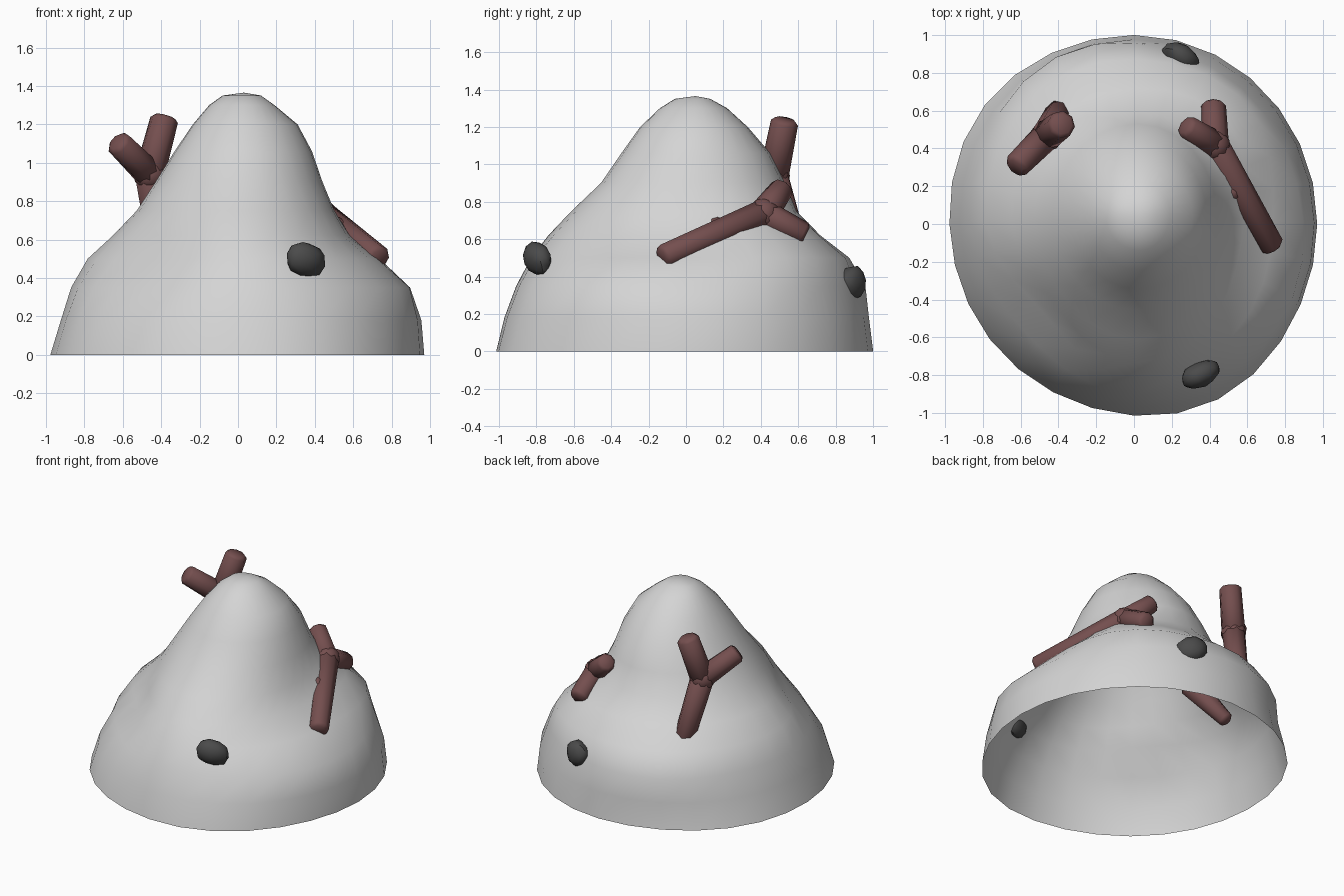
import bpy, bmesh, math, random
from mathutils import Vector, Matrix

random.seed(4)
cube = bpy.data.objects.get("Cube")
if cube:
    bpy.data.objects.remove(cube)


def material(name, rgb):
    m = bpy.data.materials.new(name)
    m.use_nodes = True
    m.diffuse_color = (*rgb, 1)
    m.node_tree.nodes["Principled BSDF"].inputs["Base Color"].default_value = (*rgb, 1)
    return m


pale_grey = material("pale_grey", (0.66, 0.66, 0.66))
bark_brown = material("bark_brown", (0.175, 0.077, 0.077))
stone_grey = material("stone_grey", (0.07, 0.07, 0.07))


def finish(bm, name, mat, angle):
    mesh = bpy.data.meshes.new(name)
    bmesh.ops.recalc_face_normals(bm, faces=bm.faces[:])
    bm.to_mesh(mesh)
    bm.free()
    mesh.materials.append(mat)
    ob = bpy.data.objects.new(name, mesh)
    bpy.context.collection.objects.link(ob)
    bpy.ops.object.select_all(action='DESELECT')
    ob.select_set(True)
    bpy.context.view_layer.objects.active = ob
    bpy.ops.object.shade_smooth_by_angle(angle=math.radians(angle))


# Mound: open shell of lopsided rings (height, left, right, front, back extents)
RINGS = [
    (0.0, -.97, .97, -.99, 1), (.18, -.92, .95, -.955, .975),
    (.35, -.875, .87, -.91, .93), (.5, -.795, .715, -.84, .85),
    (.62, -.66, .57, -.745, .71), (.75, -.53, .5, -.615, .59),
    (.9, -.43, .44, -.455, .53), (1.06, -.33, .385, -.345, .45),
    (1.2, -.235, .31, -.245, .33), (1.3, -.15, .19, -.14, .22),
    (1.35, -.08, .12, -.06, .13),
]
# Shoulders swelling or sinking round the sides (angle, amount, height, spread)
SHOULDERS = [
    (42, .16, .58, .14), (115, .07, .4, .14), (145, .03, 0, .2),
    (225, -.17, .52, .2), (293, .045, .03, .25), (335, .06, .38, .15),
]
SIDES = 28


def ring_point(ring, i):
    z, x0, x1, y0, y1 = ring
    a = math.tau * i / SIDES
    c, s = math.cos(a), math.sin(a)
    cx, cy = .03 * z / 1.35, .05 * z / 1.35
    rx = x1 - cx if c > 0 else cx - x0
    ry = y1 - cy if s > 0 else cy - y0
    r = 1 / math.hypot(c / rx, s / ry)
    for deg, amount, height, spread in SHOULDERS:
        swell = math.exp(-((z - height) / spread) ** 2)
        near = max(0, math.cos(a - math.radians(deg))) ** 7
        r *= 1 + amount * swell * near
    return (cx + r * c, cy + r * s, z)


bm = bmesh.new()
loops = [[bm.verts.new(ring_point(ring, i)) for i in range(SIDES)] for ring in RINGS]
for low, high in zip(loops, loops[1:]):
    for i in range(SIDES):
        j = (i + 1) % SIDES
        bm.faces.new((low[i], low[j], high[j], high[i]))
peak = bm.verts.new((.03, .05, 1.365))
for i in range(SIDES):
    bm.faces.new((loops[-1][i], loops[-1][(i + 1) % SIDES], peak))
finish(bm, "mound", pale_grey, 80)


# Forked sticks: tapered rods with softened ends meeting at a rounded joint
def rod(bm, a, b, r0, r1):
    a, b = Vector(a), Vector(b)
    turn = (b - a).to_track_quat('Z', 'Y').to_matrix().to_4x4()
    made = bmesh.ops.create_cone(bm, cap_ends=True, segments=8, radius1=r0, radius2=r1,
                                 depth=(b - a).length,
                                 matrix=Matrix.Translation((a + b) / 2) @ turn)
    caps = {f for v in made["verts"] for f in v.link_faces if len(f.verts) == 8}
    rims = [e for f in caps for e in f.edges]
    bmesh.ops.bevel(bm, geom=rims, offset=.018, segments=1, affect='EDGES')


def stick(name, joint, rods):
    bm = bmesh.new()
    for a, b, r0, r1 in rods:
        rod(bm, a, b, r0, r1)
    bmesh.ops.create_icosphere(bm, subdivisions=2, radius=.086,
                               matrix=Matrix.Translation(joint))
    finish(bm, name, bark_brown, 60)


fork = (.425, .415, .735)
stick("left_stick", fork, [
    ((.735, -.13, .5), fork, .068, .08),
    (fork, (.27, .52, .88), .08, .062),
    (fork, (.42, .64, .62), .078, .066),
    ((.56, .18, .62), (.485, .155, .7), .06, .04),
])
fork = (-.46, .47, .94)
stick("right_stick", fork, [
    ((-.39, .61, .47), fork, .068, .08),
    (fork, (-.38, .53, 1.24), .08, .074),
    (fork, (-.63, .3, 1.11), .078, .068),
    ((-.27, .25, .58), (-.44, .43, .28), .085, .05),
])


# Stones: squashed, slightly uneven lumps
def stone(name, centre, spin, tilt):
    bm = bmesh.new()
    bmesh.ops.create_icosphere(bm, subdivisions=2, radius=1)
    for v in bm.verts:
        v.co *= random.uniform(.92, 1.07)
    bm.transform(Matrix.Translation(centre)
                 @ Matrix.Rotation(math.radians(spin), 4, 'Z')
                 @ Matrix.Rotation(math.radians(tilt), 4, 'Y')
                 @ Matrix.Diagonal((.112, .068, .09, 1)))
    finish(bm, name, stone_grey, 40)


stone("front_stone", (.35, -.795, .495), 24, 18)
stone("back_stone", (.25, .885, .365), -32, 15)
